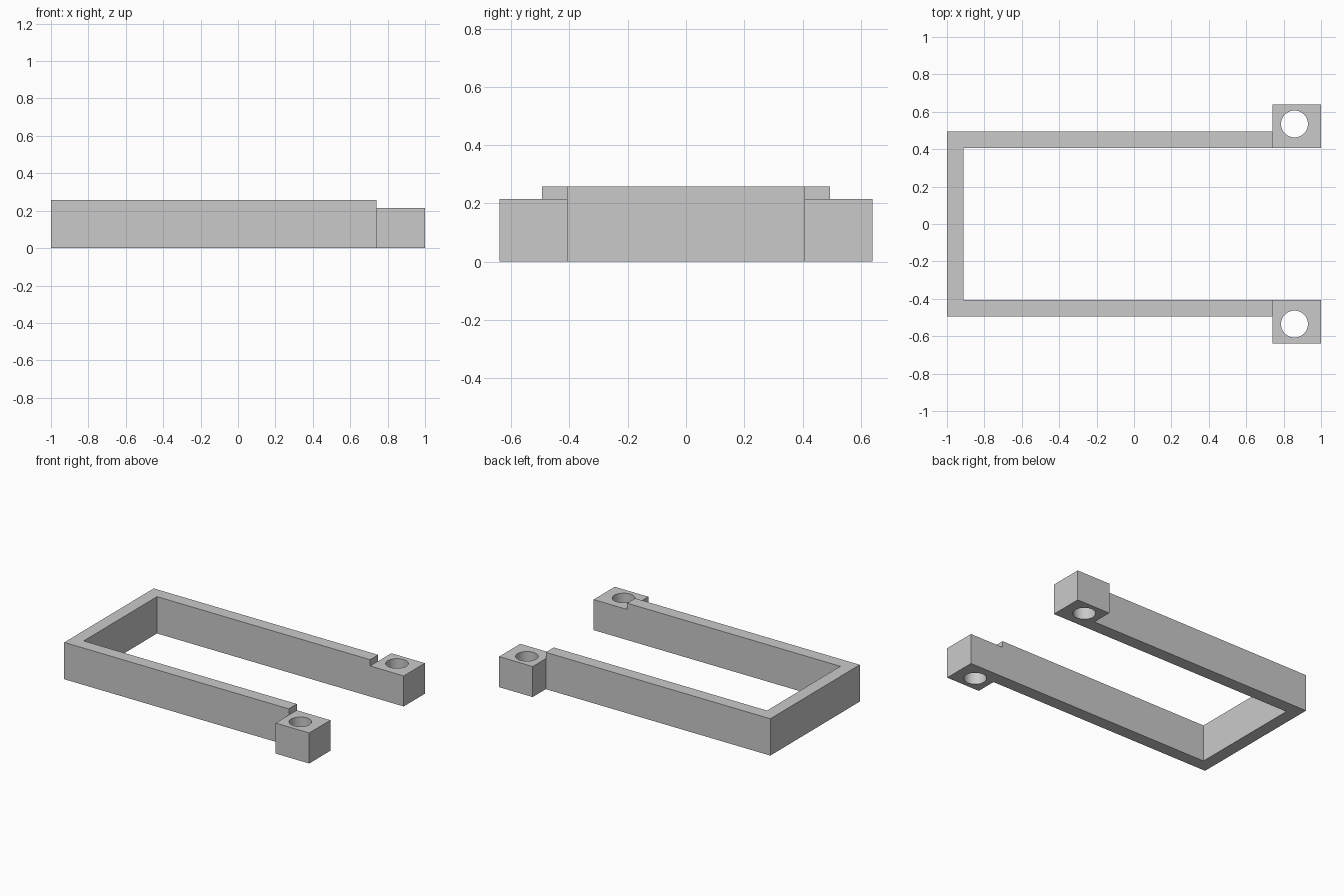
import bpy
import bmesh

cube = bpy.data.objects.get("Cube")
if cube:
    bpy.data.objects.remove(cube, do_unlink=True)

# Overall dimensions
OUTER, INNER, BLOCK_EDGE = 0.495, 0.406, 0.64
ARM_END, BACK_WALL = 0.74, -0.912
FRAME_H, BLOCK_H = 0.258, 0.214
HOLE_X, HOLE_Y, HOLE_R = 0.858, 0.535, 0.072

grey = bpy.data.materials.new("light grey")
grey.use_nodes = True
grey.diffuse_color = (0.59, 0.59, 0.59, 1)
grey.node_tree.nodes["Principled BSDF"].inputs["Base Color"].default_value = grey.diffuse_color


def extrude_outline(name, outline, height):
    """Raise a closed xy outline from the floor to the given height."""
    bm = bmesh.new()
    base = bm.faces.new([bm.verts.new((x, y, 0)) for x, y in outline])
    top = bmesh.ops.extrude_face_region(bm, geom=[base])["geom"]
    verts = [v for v in top if isinstance(v, bmesh.types.BMVert)]
    bmesh.ops.translate(bm, vec=(0, 0, height), verts=verts)
    bmesh.ops.recalc_face_normals(bm, faces=bm.faces)
    mesh = bpy.data.meshes.new(name)
    bm.to_mesh(mesh)
    bm.free()
    mesh.materials.append(grey)
    obj = bpy.data.objects.new(name, mesh)
    bpy.context.collection.objects.link(obj)
    return obj


def activate(obj):
    bpy.ops.object.select_all(action="DESELECT")
    obj.select_set(True)
    bpy.context.view_layer.objects.active = obj


# U-shaped frame: two long arms joined by a cross wall
half = [(-1, OUTER), (ARM_END, OUTER), (ARM_END, INNER), (BACK_WALL, INNER)]
extrude_outline("u_frame", half + [(x, -y) for x, y in reversed(half)], FRAME_H)

# Mounting block with a vertical through hole at the end of each arm
for name, side in (("front_mounting_block", -1), ("rear_mounting_block", 1)):
    corners = [(ARM_END, INNER), (1, INNER), (1, BLOCK_EDGE), (ARM_END, BLOCK_EDGE)]
    block = extrude_outline(name, [(x, side * y) for x, y in corners], BLOCK_H)
    bpy.ops.mesh.primitive_cylinder_add(vertices=48, radius=HOLE_R, depth=1,
                                        location=(HOLE_X, side * HOLE_Y, 0))
    cutter = bpy.context.object
    cutter.hide_render = True
    cutter.data.materials.append(grey)
    hole = block.modifiers.new("hole", "BOOLEAN")
    hole.operation = "DIFFERENCE"
    hole.solver = "EXACT"
    hole.object = cutter
    activate(block)
    bpy.ops.object.modifier_apply(modifier=hole.name)
    bpy.data.objects.remove(cutter, do_unlink=True)
    activate(block)
    bpy.ops.object.shade_smooth_by_angle()
